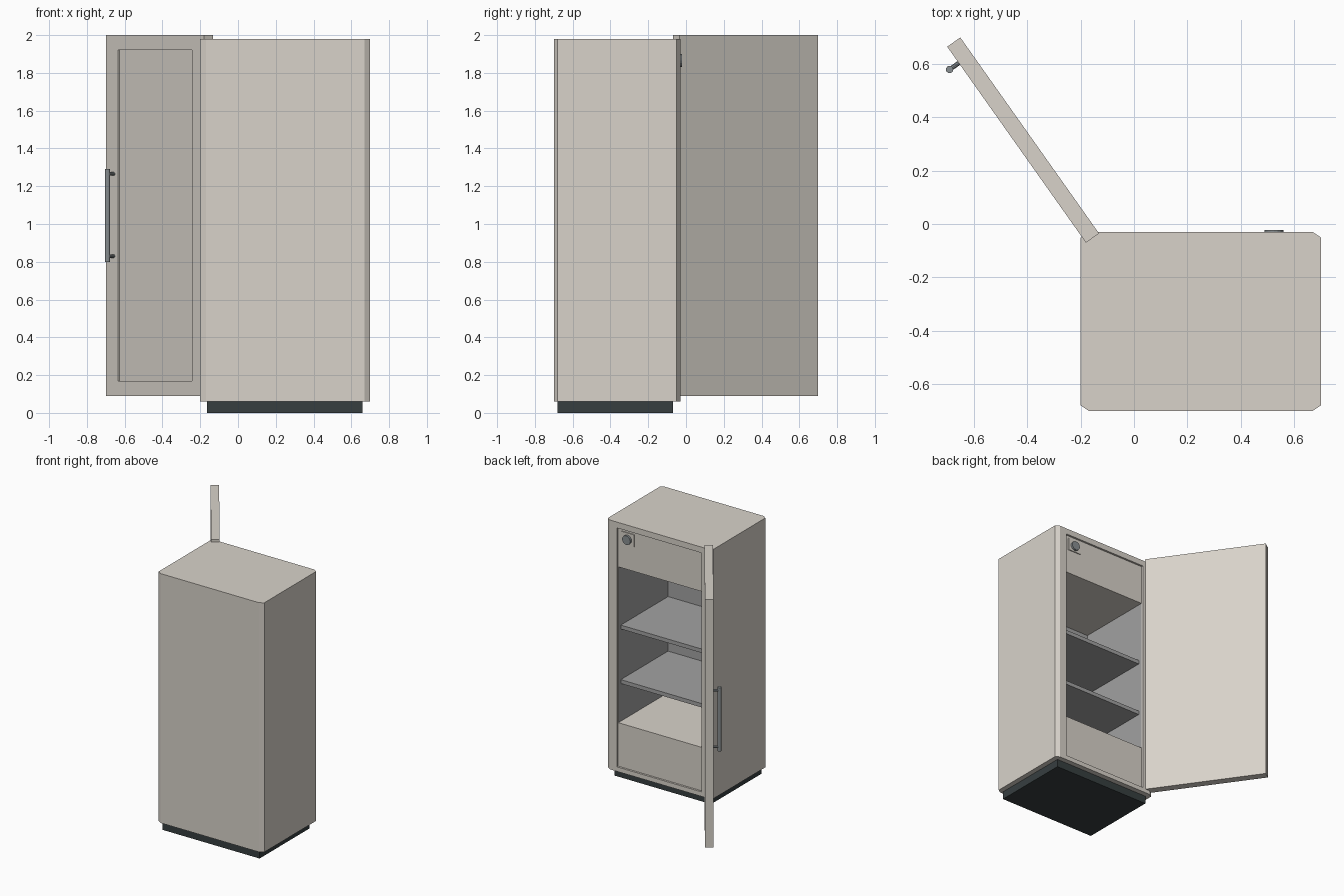
import bpy, bmesh, math
from mathutils import Matrix, Vector

if "Cube" in bpy.data.objects:
    bpy.data.objects.remove(bpy.data.objects["Cube"])


def material(name, color):
    m = bpy.data.materials.new(name)
    m.diffuse_color = (*color, 1)
    m.use_nodes = True
    m.node_tree.nodes["Principled BSDF"].inputs["Base Color"].default_value = m.diffuse_color
    return m


CREAM = material("warm_cream", (0.69, 0.65, 0.59))
GREY = material("liner_grey", (0.36, 0.36, 0.36))
DARK = material("dark_base", (0.038, 0.049, 0.051))
STEEL = material("handle_steel", (0.25, 0.275, 0.285))


def prism(name, profile, z0, z1, mat):
    """Extrude an xy outline from z0 to z1."""
    bm = bmesh.new()
    face = bm.faces.new([bm.verts.new((x, y, z0)) for x, y in profile])
    ext = bmesh.ops.extrude_face_region(bm, geom=[face])
    for v in ext["geom"]:
        if isinstance(v, bmesh.types.BMVert):
            v.co.z = z1
    bmesh.ops.recalc_face_normals(bm, faces=bm.faces)
    me = bpy.data.meshes.new(name)
    bm.to_mesh(me)
    bm.free()
    me.materials.append(mat)
    ob = bpy.data.objects.new(name, me)
    bpy.context.collection.objects.link(ob)
    return ob


def box(name, x, y, z, mat):
    return prism(name, [(x[0], y[0]), (x[1], y[0]), (x[1], y[1]), (x[0], y[1])], z[0], z[1], mat)


def rod(name, a, b, radius, sides, mat):
    a, b = Vector(a), Vector(b)
    d = b - a
    bm = bmesh.new()
    bmesh.ops.create_cone(bm, cap_ends=True, segments=sides, radius1=radius, radius2=radius, depth=d.length)
    bm.transform(Matrix.Translation((a + b) / 2) @ d.to_track_quat('Z', 'Y').to_matrix().to_4x4())
    me = bpy.data.meshes.new(name)
    bm.to_mesh(me)
    bm.free()
    me.materials.append(mat)
    ob = bpy.data.objects.new(name, me)
    bpy.context.collection.objects.link(ob)
    return ob


def cut(ob, x, y, z):
    """Subtract a box from an object and remove the cutter."""
    cutter = box("cutter", x, y, z, CREAM)
    cutter.hide_render = True
    mod = ob.modifiers.new("cut", 'BOOLEAN')
    mod.operation = 'DIFFERENCE'
    mod.solver = 'EXACT'
    mod.object = cutter
    bpy.context.view_layer.objects.active = ob
    bpy.ops.object.modifier_apply(modifier=mod.name)
    bpy.data.objects.remove(cutter)


# Cabinet with chamfered vertical corners
x0, x1, y0, y1, cx, cy = -0.20, 0.70, -0.70, -0.03, 0.03, 0.02
outline = [(x0 + cx, y0), (x1 - cx, y0), (x1, y0 + cy), (x1, y1 - cy),
           (x1 - cx, y1), (x0 + cx, y1), (x0, y1 - cy), (x0, y0 + cy)]
cabinet = prism("cabinet", outline, 0.06, 1.98, CREAM)
# Shallow recessed frame, then the storage cavity
cut(cabinet, (-0.11, 0.61), (-0.045, 0.05), (0.095, 1.935))
cut(cabinet, (-0.108, 0.608), (-0.65, 0.05), (0.43, 1.63))
# Grey cavity walls
cabinet.data.materials.append(GREY)
for p in cabinet.data.polygons:
    c = p.center
    if (-0.12 < c.x < 0.62 and -0.66 < c.y < -0.1 and 0.4 < c.z < 1.65
            and abs(p.normal.z) < 0.5):
        p.material_index = 1

# Plinth under the cabinet
box("plinth", (-0.165, 0.66), (-0.68, -0.07), (0, 0.062), DARK)

# Shelves
for i, top in enumerate((0.75, 1.17)):
    box(f"shelf_{i + 1}", (-0.108, 0.608), (-0.65, -0.075), (top - 0.03, top), GREY)

# Thermostat plate and dial above the cavity
box("dial_plate", (0.47, 0.58), (-0.046, -0.038), (1.82, 1.915), CREAM)
rod("thermostat_dial", (0.525, -0.04, 1.865), (0.525, -0.022, 1.865), 0.035, 16, STEEL)

# Open door, built in hinge space: x along the door, +y is the outer face
swing = Matrix.Translation((-0.18, -0.07, 0)) @ Matrix.Rotation(math.radians(125.3), 4, 'Z')
door = box("door", (0, 0.90), (-0.06, 0), (0.09, 2.0), CREAM)
cut(door, (0.11, 0.79), (-0.012, 0.03), (0.17, 1.92))
parts = [door, rod("handle_bar", (0.825, 0.042, 0.80), (0.825, 0.042, 1.29), 0.014, 12, STEEL)]
for i, z in enumerate((0.83, 1.265)):
    parts.append(rod(f"handle_post_{i + 1}", (0.825, -0.005, z), (0.825, 0.04, z), 0.009, 10, STEEL))
for ob in parts:
    ob.data.transform(swing)
